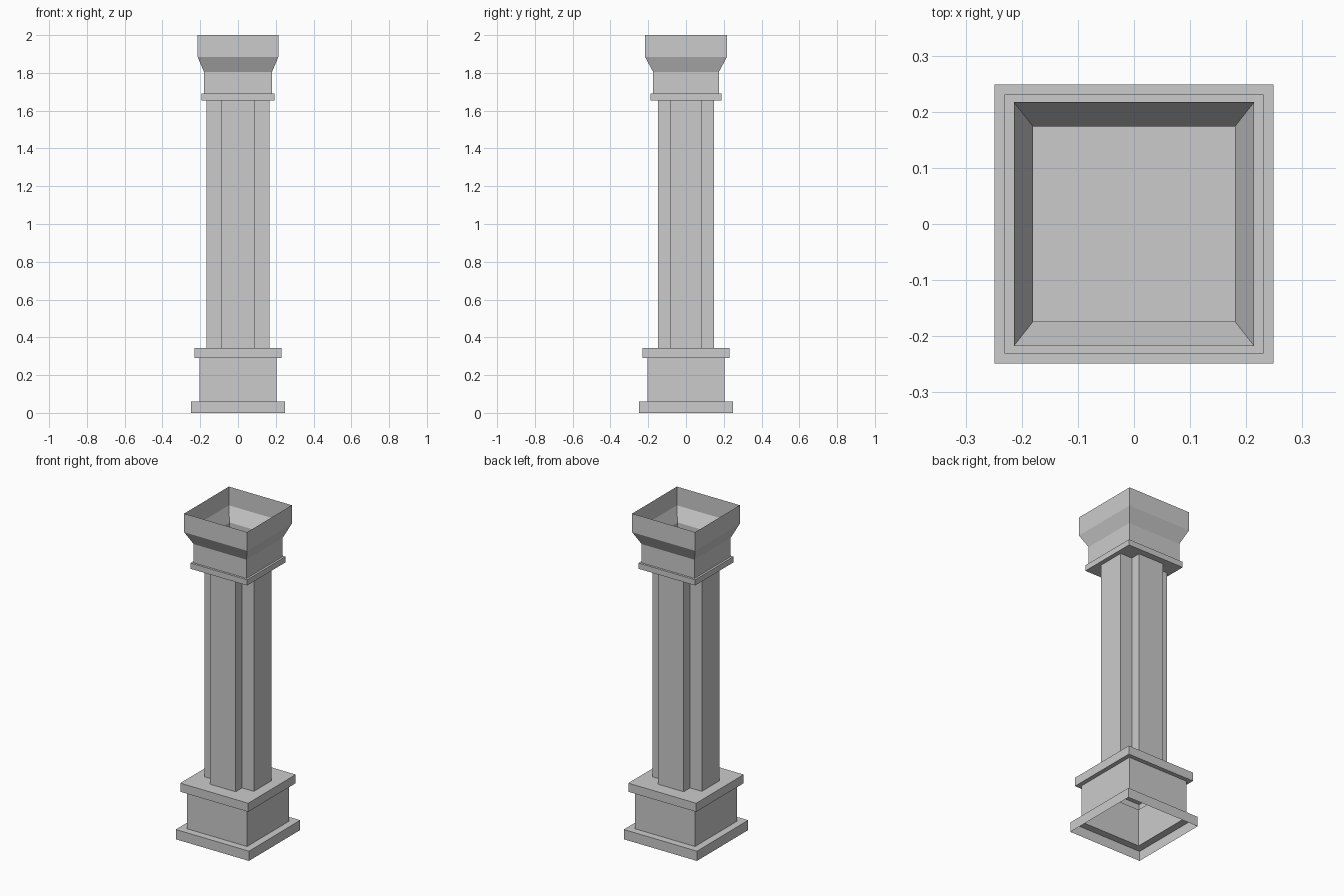
import bpy, bmesh

if "Cube" in bpy.data.objects:
    bpy.data.objects.remove(bpy.data.objects["Cube"])


def rect(hx, hy, z):
    return [(-hx, -hy, z), (hx, -hy, z), (hx, hy, z), (-hx, hy, z)]


# plus-shaped outline: arms reach ox / oy, inner corners at ix / iy
def plus(ox, oy, ix, iy, z):
    quarter = [(ox, iy), (ix, iy), (ix, oy)]
    pts = quarter + [(-x, y) for x, y in reversed(quarter)]
    pts += [(-x, -y) for x, y in pts]
    return [(x, y, z) for x, y in pts]


# stack outlines into a thin open shell
def skin(bm, outlines):
    rings = [[bm.verts.new(p) for p in o] for o in outlines]
    for a, b in zip(rings, rings[1:]):
        n = len(a)
        for i in range(n):
            j = (i + 1) % n
            bm.faces.new((a[i], a[j], b[j], b[i]))
    return rings


def loop_edges(bm, ring):
    out = []
    for a, b in zip(ring, ring[1:] + ring[:1]):
        out.append(bm.edges.get((a, b)) or bm.edges.new((a, b)))
    return out


def finish(bm, name):
    bm.normal_update()
    me = bpy.data.meshes.new(name)
    bm.to_mesh(me)
    bm.free()
    ob = bpy.data.objects.new(name, me)
    bpy.context.collection.objects.link(ob)
    return ob


SHAFT = (0.167, 0.147, 0.087, 0.085)
Z_LOW, Z_HIGH = 0.343, 1.655

# pedestal: hollow, open underneath, with a shaft-shaped opening on top
bm = bmesh.new()
steps = [(0.249, 0), (0.249, 0.06), (0.205, 0.06), (0.205, 0.29),
         (0.231, 0.29), (0.231, Z_LOW)]
rings = skin(bm, [rect(h, h, z) for h, z in steps])
hole = [bm.verts.new(p) for p in plus(*SHAFT, Z_LOW)]
bmesh.ops.triangle_fill(bm, use_beauty=True, normal=(0, 0, 1),
                        edges=loop_edges(bm, rings[-1]) + loop_edges(bm, hole))
finish(bm, "pedestal")

# shaft: plus-shaped tube
bm = bmesh.new()
skin(bm, [plus(*SHAFT, Z_LOW), plus(*SHAFT, Z_HIGH)])
finish(bm, "shaft")

# capital: collar, neck and flared rim, open at the top with a closed floor
bm = bmesh.new()
steps = [(0.193, 0.187, Z_HIGH), (0.193, 0.187, 1.69), (0.18, 0.174, 1.69),
         (0.18, 0.174, 1.805), (0.214, 0.217, 1.885), (0.214, 0.217, 2.0)]
rings = skin(bm, [rect(*s) for s in steps])
bm.faces.new(list(reversed(rings[0])))
finish(bm, "capital")
